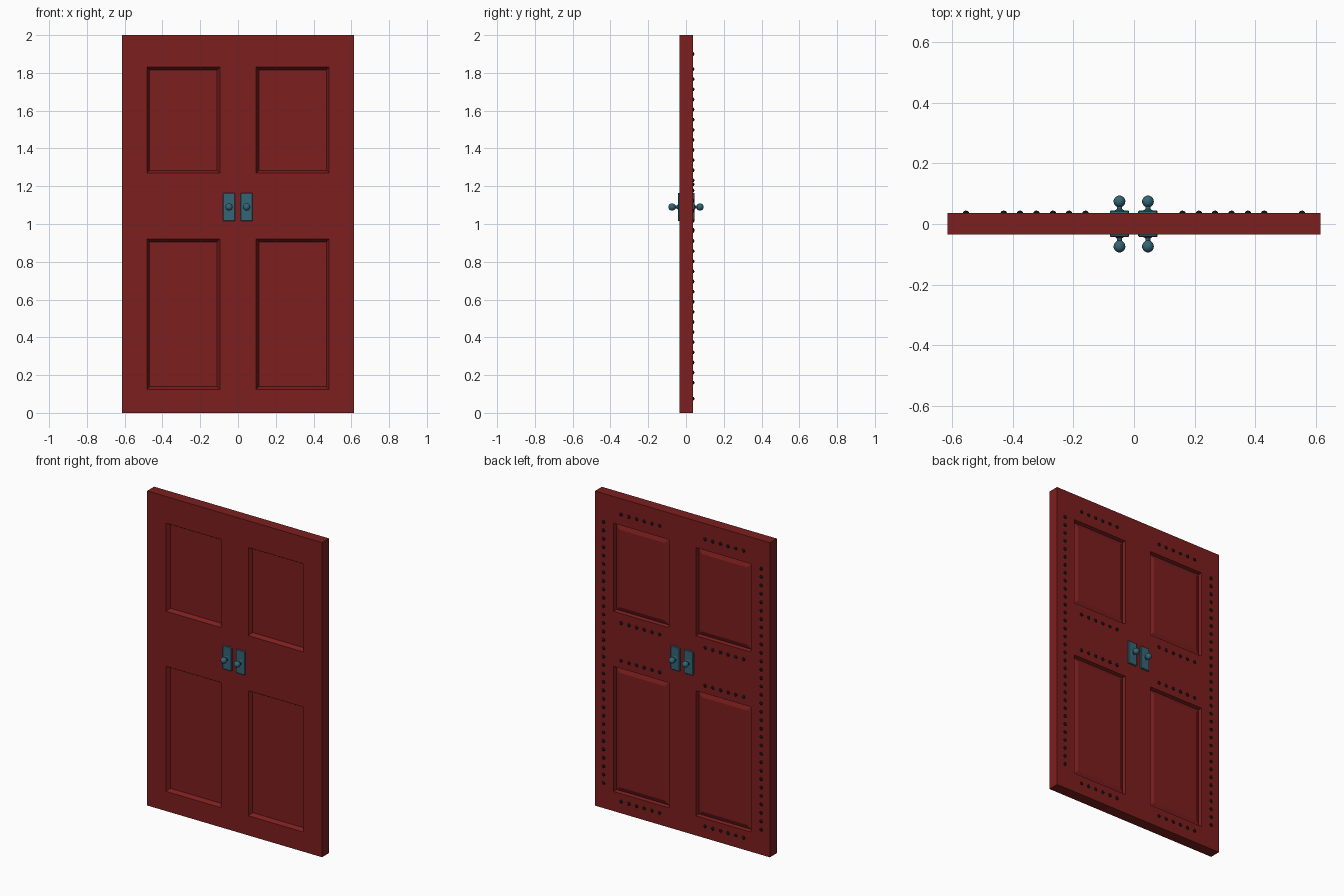
import bpy, bmesh, math
from mathutils import Matrix, Vector

if "Cube" in bpy.data.objects:
    bpy.data.objects.remove(bpy.data.objects["Cube"])

FRONT, BACK = -0.034, 0.036


def material(name, rgb):
    m = bpy.data.materials.new(name)
    m.diffuse_color = (*rgb, 1)
    m.use_nodes = True
    m.node_tree.nodes["Principled BSDF"].inputs["Base Color"].default_value = m.diffuse_color
    return m


RED = material("red_paint", (0.20, 0.013, 0.013))
TEAL = material("teal_metal", (0.035, 0.13, 0.18))
BLACK = material("black_iron", (0.006, 0.006, 0.006))


def finish(bm, name, mat, smooth=False):
    bmesh.ops.recalc_face_normals(bm, faces=bm.faces[:])
    me = bpy.data.meshes.new(name)
    bm.to_mesh(me)
    bm.free()
    me.materials.append(mat)
    ob = bpy.data.objects.new(name, me)
    bpy.context.collection.objects.link(ob)
    if smooth:
        bpy.ops.object.select_all(action='DESELECT')
        ob.select_set(True)
        bpy.context.view_layer.objects.active = ob
        bpy.ops.object.shade_smooth_by_angle(angle=math.radians(40))
    return ob


# Door slab: a gridded box whose panel cells are inset
def door_slab():
    xs = [-0.615, -0.483, -0.096, 0.096, 0.483, 0.615]
    zs = [0, 0.125, 0.92, 1.27, 1.83, 2]
    bm = bmesh.new()
    grids = [[[bm.verts.new((x, y, z)) for z in zs] for x in xs] for y in (FRONT, BACK)]
    panels = ([], [])
    n = len(xs) - 1
    for side, g in enumerate(grids):
        for i in range(n):
            for k in range(n):
                f = bm.faces.new((g[i][k], g[i + 1][k], g[i + 1][k + 1], g[i][k + 1]))
                if i in (1, 3) and k in (1, 3):
                    panels[side].append(f)
    a, b = grids
    for i in range(n):
        for k in (0, n):
            bm.faces.new((a[i][k], a[i + 1][k], b[i + 1][k], b[i][k]))
            bm.faces.new((a[k][i], a[k][i + 1], b[k][i + 1], b[k][i]))
    bmesh.ops.recalc_face_normals(bm, faces=bm.faces[:])

    def inset(faces, thickness, depth):
        bmesh.ops.inset_individual(bm, faces=faces, thickness=thickness,
                                   depth=depth, use_even_offset=True)

    # front panels are plain recesses, back panels have a groove and raised field
    inset(panels[0], 0.014, -0.024)
    inset(panels[1], 0.006, -0.020)
    inset(panels[1], 0.028, 0.012)
    finish(bm, "door_slab", RED)


door_slab()


# Handle plates with chamfered edges
def plate(x, side):
    y = FRONT if side < 0 else BACK
    bm = bmesh.new()
    bmesh.ops.create_cube(bm, size=1, matrix=Matrix.Translation((x, y + side * 0.003, 1.09))
                          @ Matrix.Diagonal((0.064, 0.012, 0.15, 1)))
    bmesh.ops.bevel(bm, geom=bm.edges[:], offset=0.003, segments=1, affect='EDGES')
    finish(bm, "handle_plate", TEAL)


# Knobs: turned profile of flared neck and ball
def knob(x, side):
    base = abs(FRONT if side < 0 else BACK) + 0.005
    prof = [(0.016, base), (0.015, base + 0.004), (0.009, base + 0.008), (0.008, base + 0.016)]
    prof += [(0.0195 * math.sin(t), 0.0745 - 0.0195 * math.cos(t))
             for t in (math.pi * j / 10 for j in range(2, 11))]
    bm = bmesh.new()
    vs = [bm.verts.new((r, side * y, 0)) for r, y in prof]
    es = [bm.edges.new(p) for p in zip(vs, vs[1:])]
    bmesh.ops.spin(bm, geom=vs + es, cent=(0, 0, 0), axis=(0, 1, 0),
                   angle=2 * math.pi, steps=18, use_duplicate=False)
    bmesh.ops.remove_doubles(bm, verts=bm.verts[:], dist=1e-5)
    bmesh.ops.translate(bm, verts=bm.verts[:], vec=(x, 0, 1.09))
    finish(bm, "knob", TEAL, True)


for x in (-0.048, 0.046):
    for side in (-1, 1):
        plate(x, side)
        knob(x, side)


# Domed studs on the back: outer columns and rows above and below each panel
spots = []
for s in (-1, 1):
    spots += [(s * 0.555, 0.16 + 1.66 * i / 31) for i in range(32)]
    spots += [(s * (0.16 + 0.054 * i), z) for z in (1.9, 1.21, 0.97, 0.075) for i in range(6)]
bm = bmesh.new()
for x, z in spots:
    bmesh.ops.create_uvsphere(bm, u_segments=10, v_segments=6, radius=0.0105,
                              matrix=Matrix.Translation((x, BACK, z))
                              @ Matrix.Diagonal((1, 0.8, 1, 1)))
finish(bm, "back_studs", BLACK, True)
